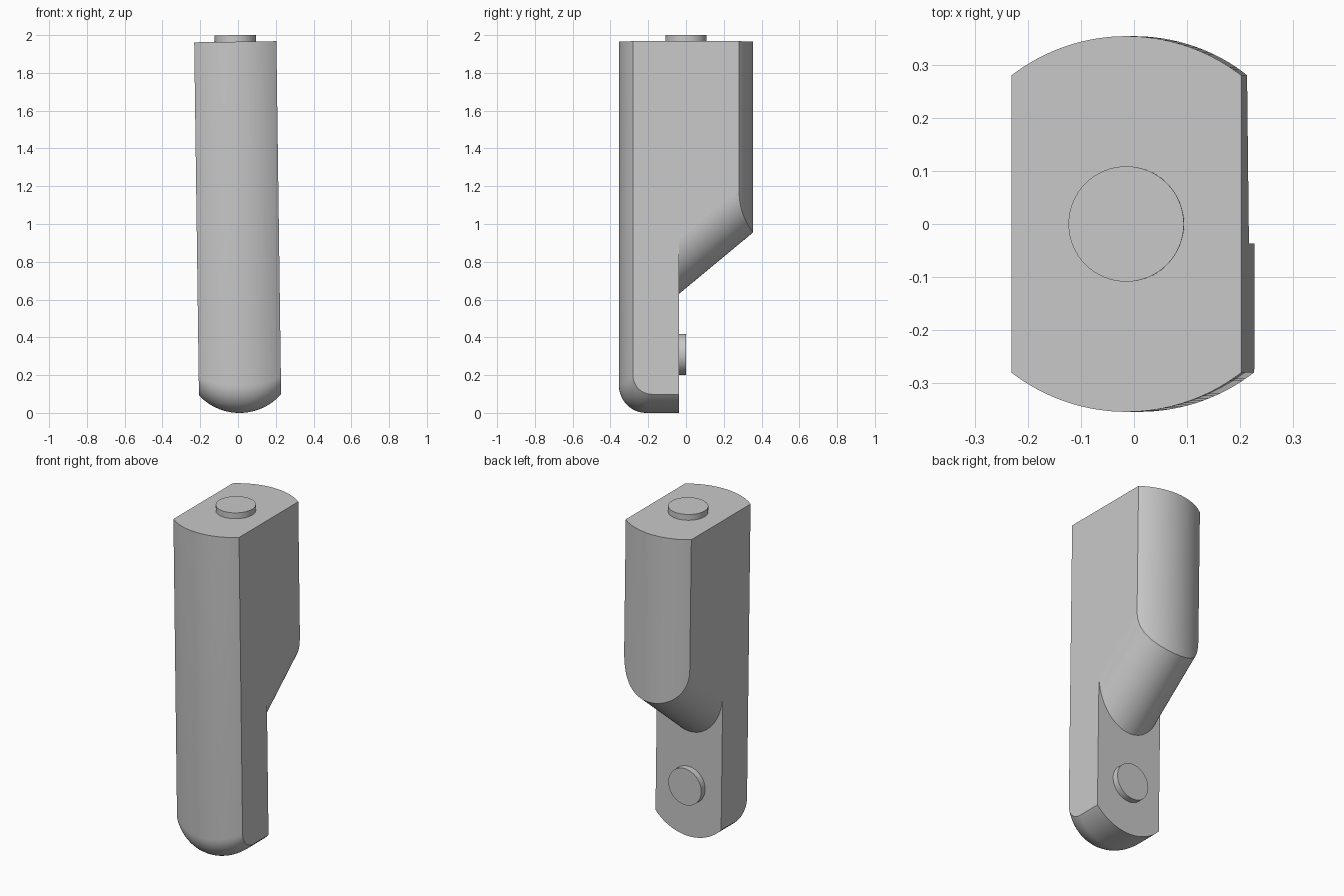
import bpy, bmesh
from math import sqrt, sin, cos, pi, radians
from mathutils import Matrix

cube = bpy.data.objects.get("Cube")
if cube:
    bpy.data.objects.remove(cube)

HALF_WIDTH = 0.2175   # between the flat sides
ROUND = 0.355         # radius of the rounded front and back
TOE = 0.295           # radius of the rounded bottom end
LAP = -0.037          # y of the cut-away flat
TOP = 1.965
TILT = -0.0134        # slight sideways lean
SLICES = 48
FILLET = 12

grey = bpy.data.materials.new("light_grey")
colour = (0.58, 0.58, 0.58, 1)
grey.diffuse_color = colour
grey.use_nodes = True
grey.node_tree.nodes["Principled BSDF"].inputs["Base Color"].default_value = colour


def add_part(name, bm):
    """Turn a bmesh into a leaning, smooth-shaded object."""
    bmesh.ops.recalc_face_normals(bm, faces=bm.faces)
    mesh = bpy.data.meshes.new(name)
    bm.to_mesh(mesh)
    bm.free()
    mesh.materials.append(grey)
    obj = bpy.data.objects.new(name, mesh)
    bpy.context.collection.objects.link(obj)
    obj.location.x = 0.012
    obj.rotation_euler.y = TILT
    bpy.ops.object.select_all(action='DESELECT')
    obj.select_set(True)
    bpy.context.view_layer.objects.active = obj
    bpy.ops.object.shade_smooth_by_angle(angle=radians(30))
    for face in mesh.polygons:      # keep the end caps and flats flat
        if len(face.vertices) > 4:
            face.use_smooth = False
    return obj


def side_profile(x):
    """Lengthwise (y, z) outline of the body at a given x."""
    u = min(1, abs(x) / HALF_WIDTH)
    depth = sqrt(ROUND**2 - x * x)
    bottom = TOE - sqrt(TOE**2 - x * x)
    r = 0.145 - 0.045 * u * u
    points = [(-depth, TOP)]
    for i in range(FILLET + 1):
        a = pi / 2 * i / FILLET
        points.append((r - depth - r * cos(a), bottom + r - r * sin(a)))
    # Sloping round underside between the flat and the back
    slope = 0.63 + 0.283 * (1 - sqrt(1 - u * u))
    points += [(LAP, bottom), (LAP, slope),
               (depth, slope + 0.83 * (depth - LAP)), (depth, TOP)]
    return points


# Body: outlines lofted from one flat side to the other
bm = bmesh.new()
rings = []
for i in range(SLICES + 1):
    x = HALF_WIDTH * sin(pi * (i / SLICES - 0.5))
    rings.append([bm.verts.new((x, y, z)) for y, z in side_profile(x)])
for a, b in zip(rings, rings[1:]):
    for j in range(len(a)):
        k = (j + 1) % len(a)
        bm.faces.new((a[j], a[k], b[k], b[j]))
bm.faces.new(rings[0])
bm.faces.new(rings[-1])
add_part("body", bm)


def add_peg(name, matrix):
    """Short round peg, partly sunk into the body."""
    bm = bmesh.new()
    bmesh.ops.create_cone(bm, cap_ends=True, segments=64, radius1=0.109,
                          radius2=0.109, depth=0.06, matrix=matrix)
    add_part(name, bm)


add_peg("top_peg", Matrix.Translation((0, 0, 1.97)))
add_peg("back_peg", Matrix.Translation((0, -0.03, 0.31)) @ Matrix.Rotation(pi / 2, 4, 'X'))
